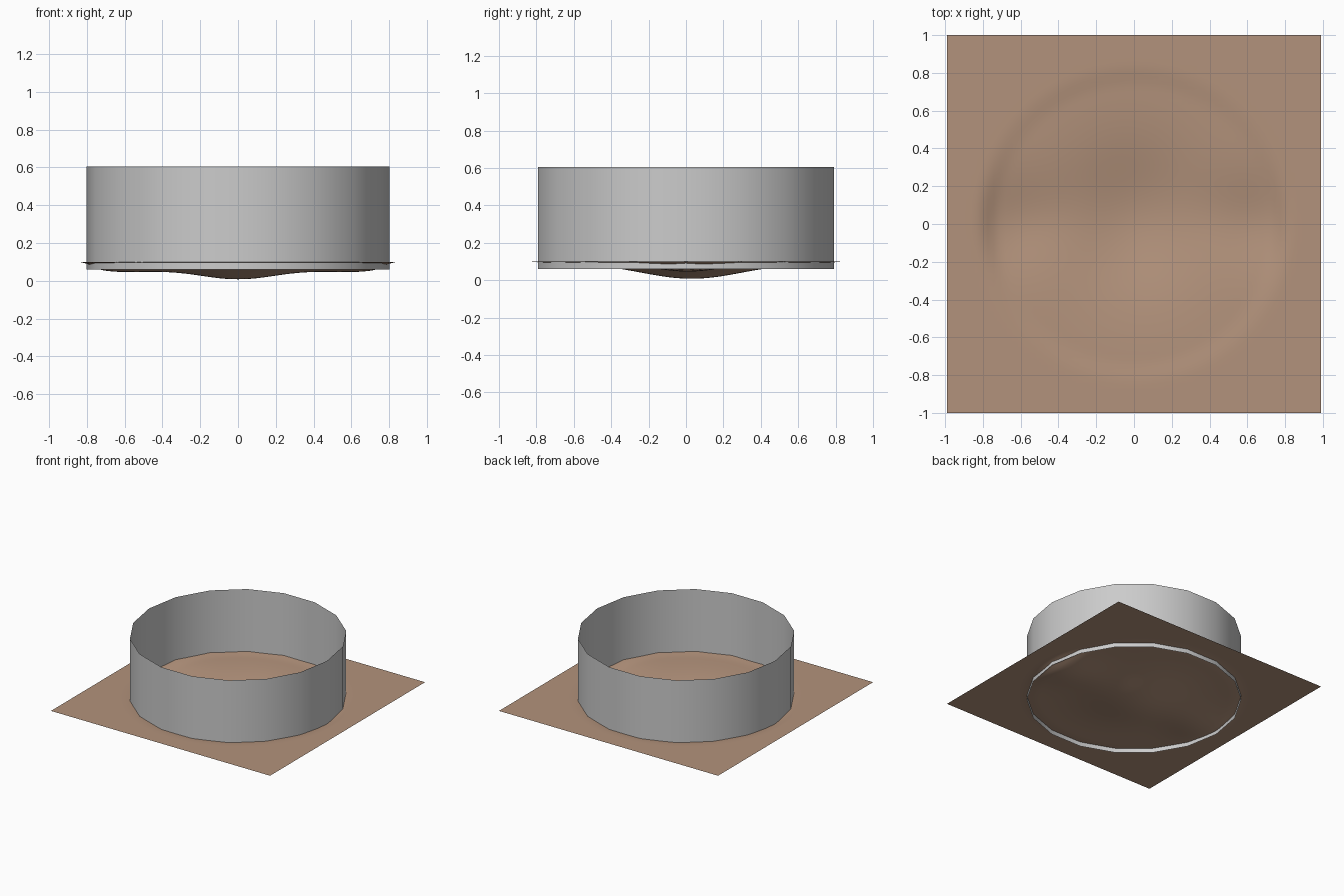
import bpy, bmesh
from math import exp, hypot

if "Cube" in bpy.data.objects:
    bpy.data.objects.remove(bpy.data.objects["Cube"])


def blob(x, y, cx, cy, sx, sy, depth):
    return depth * exp(-((x - cx) / sx) ** 2 / 2 - ((y - cy) / sy) ** 2 / 2)


def ground_height(x, y):
    # central bowl, a shallow pocket on each side, and a broad faint dish
    d = blob(x, y, 0, 0.03, 0.26, 0.27, 0.083)
    for s in (-1, 1):
        d += blob(x, y, s * 0.65, 0, 0.14, 0.17, 0.037)
        d += blob(x, y, s * 0.43, 0.05, 0.12, 0.15, 0.012)
    d += 0.009
    # fade to flat at the circular rim
    t = min(max((0.85 - hypot(x, y)) / 0.13, 0), 1)
    return 0.1 - min(d, 0.1) * t * t * (3 - 2 * t)


def finish(name, bm):
    mesh = bpy.data.meshes.new(name)
    bm.to_mesh(mesh)
    bm.free()
    obj = bpy.data.objects.new(name, mesh)
    bpy.context.collection.objects.link(obj)
    for p in mesh.polygons:
        p.use_smooth = True
    return obj


# Dented soil sheet
bm = bmesh.new()
bmesh.ops.create_grid(bm, x_segments=64, y_segments=64, size=1)
for v in bm.verts:
    v.co.x *= 0.99
    v.co.z = ground_height(v.co.x, v.co.y)
soil = finish("soil_sheet", bm)
mat = bpy.data.materials.new("soil_brown")
mat.diffuse_color = (0.45, 0.29, 0.2, 1)
mat.use_nodes = True
mat.node_tree.nodes["Principled BSDF"].inputs["Base Color"].default_value = mat.diffuse_color
soil.data.materials.append(mat)

# Open 18-sided wall, no caps
bm = bmesh.new()
bmesh.ops.create_cone(bm, cap_ends=False, segments=18, radius1=0.803,
                      radius2=0.803, depth=0.545)
# put corners on the x axis
from mathutils import Matrix
corner = max(bm.verts, key=lambda v: v.co.y).co
if corner.y > 0.8:
    bmesh.ops.rotate(bm, verts=bm.verts, matrix=Matrix.Rotation(1.5707963, 3, 'Z'))
bmesh.ops.translate(bm, verts=bm.verts, vec=(0, 0, 0.3325))
finish("ring_wall", bm)
